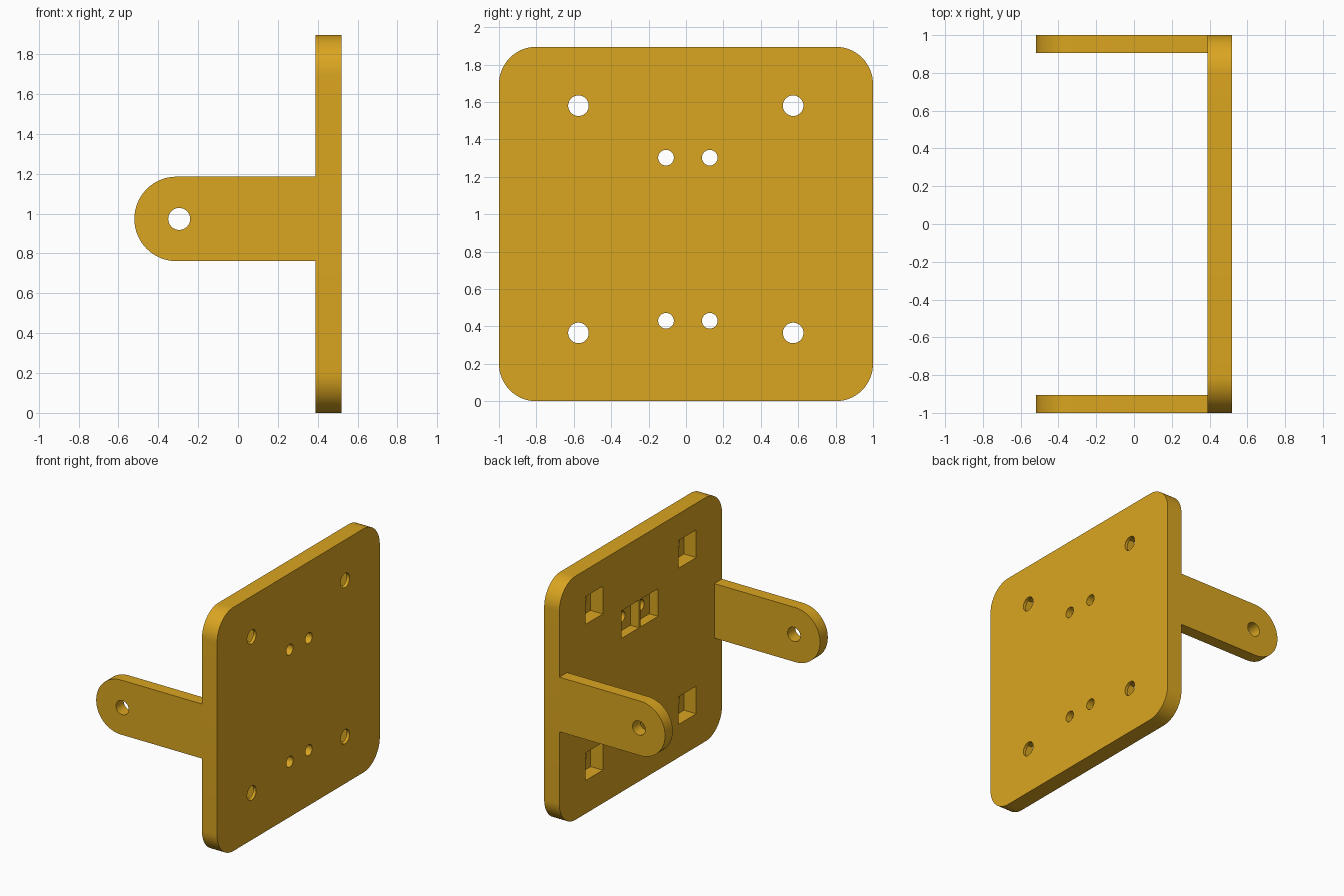
import bpy, bmesh, math
from mathutils import Vector

if "Cube" in bpy.data.objects:
    bpy.data.objects.remove(bpy.data.objects["Cube"])

gold = bpy.data.materials.new("golden_yellow")
gold.diffuse_color = (0.70, 0.376, 0.0144, 1)
gold.use_nodes = True
gold.node_tree.nodes["Principled BSDF"].inputs["Base Color"].default_value = gold.diffuse_color

X0, X1, HEIGHT = 0.39, 0.52, 1.895      # plate back, plate front, plate height
ARM_Z, ARM_R, ARM_T = 0.973, 0.212, 0.095


def arc(cx, cy, r, a0, a1, n):
    return [(cx + r * math.cos(math.radians(a0 + (a1 - a0) * i / n)),
             cy + r * math.sin(math.radians(a0 + (a1 - a0) * i / n))) for i in range(n + 1)]


def circle(cx, cy, r):
    return arc(cx, cy, r, 0, 360, 48)[:-1]


def square(cx, cy, s):
    h = s / 2
    return [(cx - h, cy - h), (cx + h, cy - h), (cx + h, cy + h), (cx - h, cy + h)]


def prisms(name, items, axis):
    """Extrude (outline, start, end) items along x (outline in y,z) or y (outline in x,z)."""
    bm = bmesh.new()
    for outline, a, b in items:
        place = (lambda p, t: Vector((t, p[0], p[1]))) if axis == 'x' else \
                (lambda p, t: Vector((p[0], t, p[1])))
        face = bm.faces.new([bm.verts.new(place(p, a)) for p in outline])
        ext = bmesh.ops.extrude_face_region(bm, geom=[face])
        move = Vector((b - a, 0, 0)) if axis == 'x' else Vector((0, b - a, 0))
        bmesh.ops.translate(bm, vec=move,
                            verts=[v for v in ext["geom"] if isinstance(v, bmesh.types.BMVert)])
    bmesh.ops.recalc_face_normals(bm, faces=bm.faces[:])
    mesh = bpy.data.meshes.new(name)
    bm.to_mesh(mesh)
    bm.free()
    mesh.materials.append(gold)
    ob = bpy.data.objects.new(name, mesh)
    bpy.context.collection.objects.link(ob)
    return ob


def finish(ob, cutters):
    """Cut the holes, then smooth the curved walls."""
    bpy.ops.object.select_all(action='DESELECT')
    bpy.context.view_layer.objects.active = ob
    ob.select_set(True)
    for c in cutters:
        m = ob.modifiers.new("cut", 'BOOLEAN')
        m.operation, m.solver, m.object = 'DIFFERENCE', 'EXACT', c
        bpy.ops.object.modifier_apply(modifier=m.name)
        bpy.data.objects.remove(c)
    bpy.ops.object.shade_smooth_by_angle(angle=math.radians(30))


# Rounded mounting plate
R = 0.2
outline = (arc(1 - R, HEIGHT - R, R, 0, 90, 16) + arc(-1 + R, HEIGHT - R, R, 90, 180, 16)
           + arc(-1 + R, R, R, 180, 270, 16) + arc(1 - R, R, R, 270, 360, 16))
plate = prisms("mounting_plate", [(outline, X0, X1)], 'x')

# Bolt holes, with square nut pockets on the back
bolts = [(y, z, 0.055, 0.105) for y in (-0.575, 0.573) for z in (0.365, 1.58)]
bolts += [(y, z, 0.042, 0.075) for y in (-0.107, 0.127) for z in (0.43, 1.302)]
pockets = prisms("pocket_cutter", [(square(y, z, 0.215), X0 - 0.1, X0 + d)
                                   for y, z, r, d in bolts], 'x')
holes = prisms("hole_cutter", [(circle(y, z, r), X0 - 0.15, X1 + 0.1)
                               for y, z, r, d in bolts], 'x')
finish(plate, [pockets, holes])

# Pair of round-ended side arms with pivot holes
for name, y0 in (("front_arm", -1.0), ("back_arm", 1.0 - ARM_T)):
    shape = arc(-0.52 + ARM_R, ARM_Z, ARM_R, 90, 270, 32) + \
        [(X0, ARM_Z - ARM_R), (X0, ARM_Z + ARM_R)]
    arm = prisms(name, [(shape, y0, y0 + ARM_T)], 'y')
    pivot = prisms("pivot_cutter", [(circle(-0.295, ARM_Z, 0.055), y0 - 0.1, y0 + 0.2)], 'y')
    finish(arm, [pivot])
